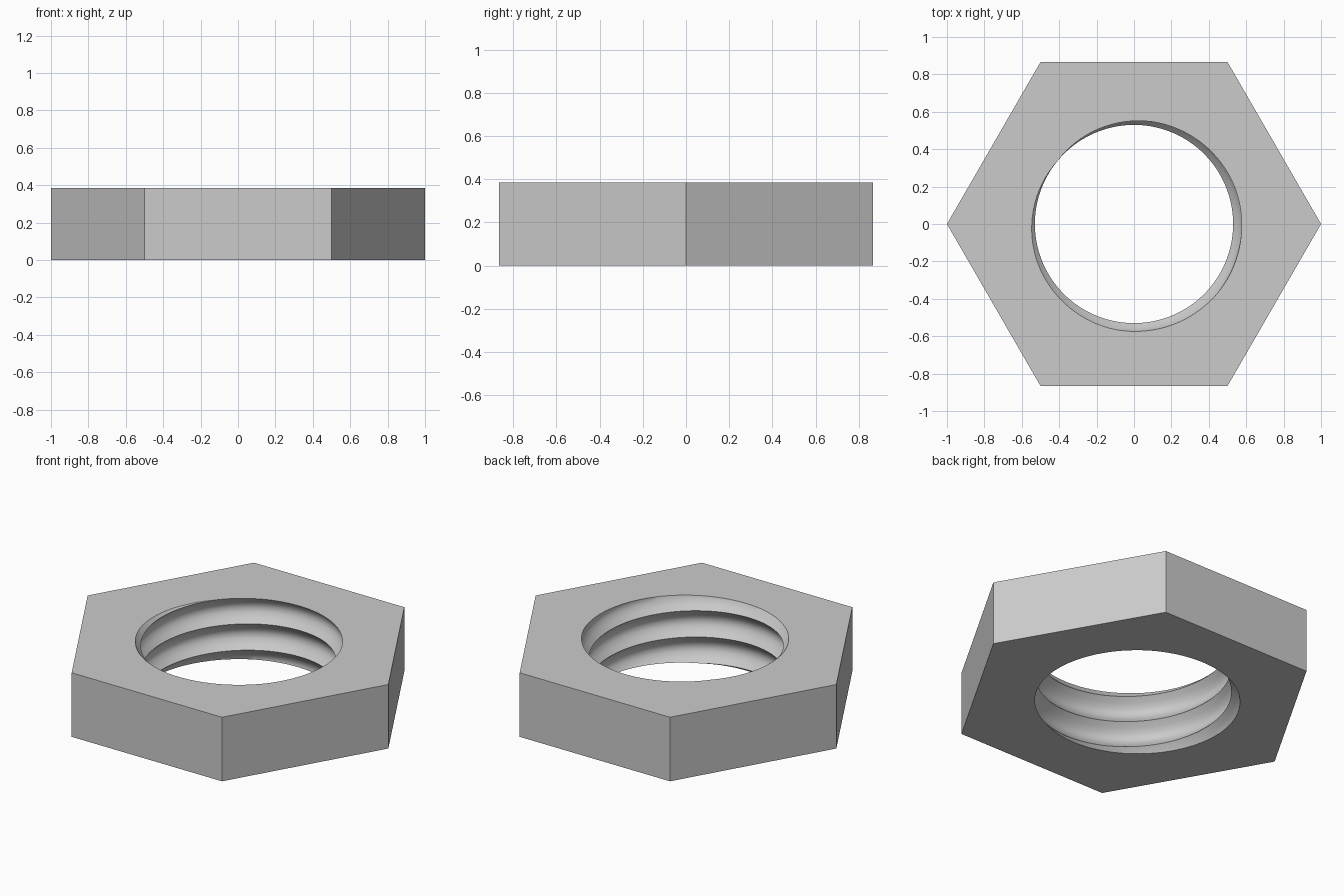
import bpy, bmesh
from math import sin, cos, pi, radians

if "Cube" in bpy.data.objects:
    bpy.data.objects.remove(bpy.data.objects["Cube"], do_unlink=True)

HEIGHT = 0.385
CREST, DEPTH, PITCH = 0.53, 0.05, 0.158   # thread sizes
START = radians(140)                      # where a crest meets the top
COLS, ROWS, TURNS = 120, 6, 6             # thread resolution

bm = bmesh.new()

# Helical thread: sharp crests, rounded roots, running past both ends
grid = []
for i in range(COLS + 1):
    a = START + 2 * pi * i / COLS
    column = []
    for j in range(ROWS * TURNS + 1):
        r = CREST + DEPTH * sin(pi * (j % ROWS) / ROWS)
        z = HEIGHT + PITCH * (2 - i / COLS - (j / ROWS - 0))
        column.append(bm.verts.new((r * cos(a), r * sin(a), z)))
    grid.append(column)
for left, right in zip(grid, grid[1:]):
    for j in range(ROWS * TURNS):
        bm.faces.new((left[j], right[j], right[j + 1], left[j + 1]))
bmesh.ops.remove_doubles(bm, verts=bm.verts[:], dist=1e-5)

# Trim the thread flush with the top and bottom
for z, direction in ((HEIGHT, 1), (0, -1)):
    bmesh.ops.bisect_plane(bm, geom=bm.verts[:] + bm.edges[:] + bm.faces[:],
                           dist=1e-5, plane_co=(0, 0, z),
                           plane_no=(0, 0, direction), clear_outer=True)


def rim(z):
    return [e for e in bm.edges if e.is_boundary
            and all(abs(v.co.z - z) < 1e-4 for v in e.verts)]


# Hexagonal caps around the hole
rings = []
for z in (0, HEIGHT):
    hole = rim(z)
    ring = [bm.verts.new((cos(k * pi / 3), sin(k * pi / 3), z)) for k in range(6)]
    outline = [bm.edges.new((ring[k], ring[(k + 1) % 6])) for k in range(6)]
    bmesh.ops.triangle_fill(bm, edges=hole + outline, use_beauty=True,
                            normal=(0, 0, 1))
    rings.append(ring)

# Six outer flats
low, high = rings
for k in range(6):
    n = (k + 1) % 6
    bm.faces.new((low[k], low[n], high[n], high[k]))
bmesh.ops.recalc_face_normals(bm, faces=bm.faces[:])

mesh = bpy.data.meshes.new("hex_nut")
bm.to_mesh(mesh)
bm.free()
nut = bpy.data.objects.new("hex_nut", mesh)
bpy.context.collection.objects.link(nut)

# Plain grey metal
grey = bpy.data.materials.new("plain grey")
grey.use_nodes = True
color = (0.6, 0.6, 0.6, 1)
grey.diffuse_color = color
grey.node_tree.nodes["Principled BSDF"].inputs["Base Color"].default_value = color
mesh.materials.append(grey)

bpy.context.view_layer.objects.active = nut
nut.select_set(True)
bpy.ops.object.shade_smooth_by_angle(angle=radians(30))
